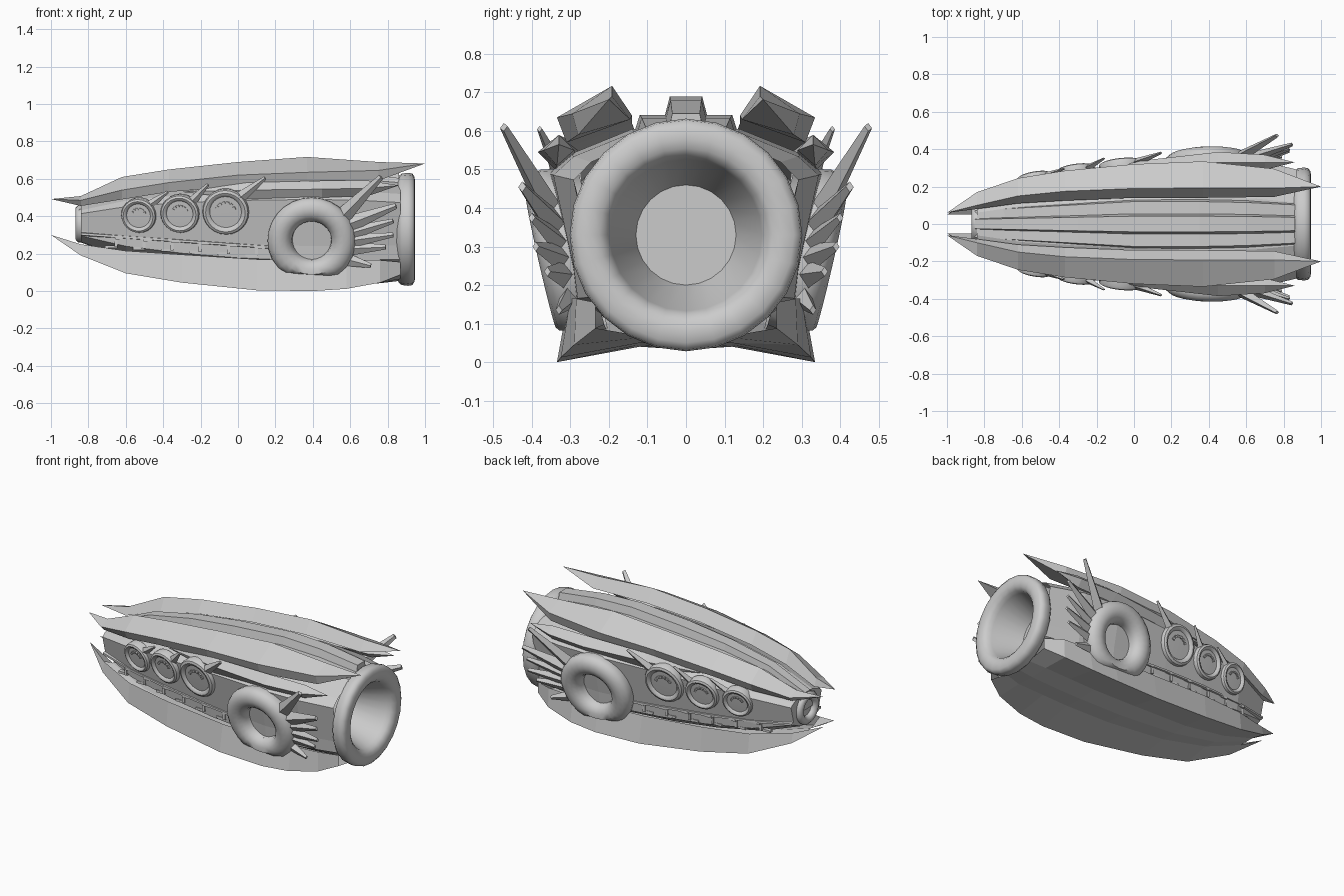
import bpy, bmesh, math
from mathutils import Vector, Matrix

if "Cube" in bpy.data.objects:
    bpy.data.objects.remove(bpy.data.objects["Cube"])


def finish(name, bm, mirror=True, smooth=0):
    bmesh.ops.recalc_face_normals(bm, faces=bm.faces)
    me = bpy.data.meshes.new(name)
    bm.to_mesh(me)
    bm.free()
    ob = bpy.data.objects.new(name, me)
    bpy.context.collection.objects.link(ob)
    if mirror:
        m = ob.modifiers.new("mirror", 'MIRROR')
        m.use_axis = (False, True, False)
        m.use_clip = True
    if smooth:
        bpy.ops.object.select_all(action='DESELECT')
        ob.select_set(True)
        bpy.context.view_layer.objects.active = ob
        bpy.ops.object.shade_smooth_by_angle(angle=math.radians(smooth))
    return ob


def skin(bm, rings, closed=True, caps=True):
    rows = [[bm.verts.new(p) for p in r] for r in rings]
    n = len(rings[0])
    for a, b in zip(rows, rows[1:]):
        for i in range(n if closed else n - 1):
            j = (i + 1) % n
            bm.faces.new((a[i], a[j], b[j], b[i]))
    if caps:
        bm.faces.new(rows[0])
        bm.faces.new(rows[-1])
    bmesh.ops.remove_doubles(bm, verts=[v for r in rows for v in r], dist=1e-4)


def lerp(table, x):
    for (x0, a), (x1, b) in zip(table, table[1:]):
        if x <= x1:
            return a + (b - a) * (x - x0) / (x1 - x0)
    return table[-1][1]


def lathe(bm, profile, mat, seg=24):
    """profile: (radius, height) turned about the local z axis of mat"""
    rings = [[mat @ Vector((max(r, 1e-5) * math.cos(2 * math.pi * i / seg),
                            max(r, 1e-5) * math.sin(2 * math.pi * i / seg), h))
              for i in range(seg)] for r, h in profile]
    skin(bm, rings, caps=False)


# slanted flank of the ship: position and frame on the +y side
FLANK = [(-0.86, .15), (-0.6, .225), (-0.3, .275), (0, .305), (.4, .33), (.7, .33), (.9, .29)]


def flank(x, z, out=0.0):
    return Vector((x, lerp(FLANK, x) + .23 * (z - .4) + out, z))


def flank_matrix(x, z):
    slope = (lerp(FLANK, x + .08) - lerp(FLANK, x - .08)) / .16
    n = Vector((-slope, 1, -.23)).normalized()
    return Matrix.Translation(flank(x, z)) @ n.to_track_quat('Z', 'Y').to_matrix().to_4x4()


def spike(bm, base, tip, w):
    base, tip = Vector(base), Vector(tip)
    d = (tip - base).normalized()
    side = d.cross(Vector((0, 1, 0))).normalized()
    up = d.cross(side)
    rings = []
    for p, s in ((base, w), (tip, w * .3)):
        rings.append([p + side * s * a + up * s * .7 * b for a, b in ((-1, 0), (0, 1), (1, 0), (0, -1))])
    skin(bm, rings)


# main hull, half section scaled along the length
SEC = [(0, .27), (.14, .265), (.30, .20), (.355, .15), (.30, -.10), (.29, -.18), (.13, -.27), (0, -.28)]
bm = bmesh.new()
rings = [[(x, y * sy, cz + z * sz) for y, z in SEC] for x, sy, sz, cz in (
    (-.84, .43, .36, .36), (-.6, .69, .64, .355), (-.3, .82, .82, .35), (0, .91, .93, .345),
    (.4, 1, 1, .34), (.65, .97, .97, .34), (.87, .82, .92, .335))]
skin(bm, rings, closed=False, caps=False)
bm.verts.ensure_lookup_table()
bm.faces.new(bm.verts[:len(SEC)])
finish("hull", bm)

# rear engine nozzle and nose ring
axis_x = Matrix.Rotation(math.pi / 2, 4, 'Y')
bm = bmesh.new()
lathe(bm, [(.24, .835), (.285, .86), (.298, .875), (.302, .91), (.298, .932), (.28, .944), (.25, .947),
           (.225, .942), (.205, .925), (.197, .90), (.13, .72), (0, .72)],
      Matrix.Translation((0, 0, .33)) @ axis_x)
finish("engine_nozzle", bm, False, 60)
bm = bmesh.new()
lathe(bm, [(.085, -.80), (.10, -.82), (.10, -.855), (.085, -.868), (.065, -.868), (.05, -.85), (.045, -.80), (0, -.80)],
      Matrix.Translation((0, 0, .36)) @ axis_x)
finish("nose_ring", bm, False, 60)

# stepped dorsal spine
TOP = [(-.85, .465), (-.6, .57), (-.3, .63), (0, .665), (.35, .69), (.6, .68), (.86, .645)]
for name, drop, w0, w1, depth in (("spine_upper", 0, .042, .06, .07), ("spine_lower", .048, .12, .145, .08)):
    bm = bmesh.new()
    rings = []
    for x, z in TOP:
        k = lerp([(-.85, .6), (0, 1), (.5, 1), (.86, .85)], x)
        t = z - drop * k
        rings.append([(x, -w0 * k, t), (x, w0 * k, t), (x, w1 * k, t - depth), (x, -w1 * k, t - depth)])
    skin(bm, rings)
    finish(name, bm, False)


def blade(name, stations):
    bm = bmesh.new()
    skin(bm, [[(s[0], *p) for p in s[1:]] for s in stations], caps=False)
    finish(name, bm)


def tip(x, y, z, n=4):
    return (x,) + ((y, z),) * n


# long pointed top blades: peak, outer ridge, lower outer, lower inner
blade("top_blade", [
    tip(-1, .06, .492),
    (-.84, (.10, .508), (.17, .485), (.14, .455), (.08, .46)),
    (-.62, (.15, .61), (.245, .54), (.22, .49), (.11, .53)),
    (-.37, (.175, .65), (.285, .58), (.26, .53), (.125, .58)),
    (0, (.19, .69), (.32, .62), (.295, .56), (.14, .62)),
    (.37, (.192, .717), (.335, .635), (.31, .57), (.14, .64)),
    (.75, (.192, .69), (.295, .645), (.28, .59), (.145, .63)),
    tip(1, .20, .682)])

# short secondary blades under them
blade("shoulder_blade", [
    tip(-.3, .26, .53),
    (.05, (.31, .58), (.34, .54), (.32, .49), (.28, .53)),
    (.45, (.33, .59), (.385, .545), (.34, .50), (.29, .54)),
    (.7, (.33, .59), (.37, .55), (.335, .51), (.29, .55)),
    tip(.86, .33, .565)])

# lower skirt with belly: top, outer edge, belly edge, keel
bm = bmesh.new()
skin(bm, [[(s[0], *p) for p in s[1:]] for s in (
    (-.84, (.135, .25), (.15, .19), (.05, .21), (0, .21)),
    (-.6, (.225, .215), (.24, .095), (.08, .125), (0, .12)),
    (-.3, (.27, .195), (.285, .045), (.10, .07), (0, .065)),
    (.1, (.295, .17), (.325, .004), (.12, .045), (0, .035)),
    (.4, (.305, .165), (.335, 0), (.12, .04), (0, .032)),
    (.58, (.30, .165), (.325, .012), (.12, .045), (0, .035)),
    (.76, (.285, .165), (.29, .045), (.12, .05), (0, .042)),
    (.87, (.235, .155), (.235, .088), (.10, .065), (0, .055)))], closed=False, caps=False)
finish("lower_skirt", bm)
# forward points of the skirt
blade("skirt_point", [
    tip(-1, .05, .30, 3),
    (-.84, (.135, .25), (.15, .19), (.05, .21))])

# narrow flank ledge
bm = bmesh.new()
rings = []
for x in (-.84, -.6, -.3, 0, .2):
    z = .305 - .07 * (x + .84)
    o = flank(x, z)
    rings.append([o + Vector((0, a, b)) for a, b in ((-.04, .015), (.012, .006), (.012, -.006), (-.04, -.015))])
skin(bm, rings)
finish("flank_ledge", bm)

# small hooked brackets below the ledge
bm = bmesh.new()
for i in range(6):
    x = -.68 + i * .15
    z = .262 - .062 * (x + .7)
    for dx, dz, sx, sz in ((.028, 0, .016, .05), (.002, -.024, .065, .014), (.05, .02, .05, .012)):
        bmesh.ops.create_cube(bm, size=1, matrix=Matrix.Translation(flank(x + dx, z + dz))
                              @ Matrix.Diagonal((sx, .025, sz, 1)))
finish("brackets", bm)

# three flank discs with a broken inner ring, each with a swept spike
discs = bmesh.new()
spikes = bmesh.new()
marks = bmesh.new()
for x, z, r, t in ((-.53, .405, .095, (-.375, .295, .53)), (-.31, .415, .105, (-.16, .35, .57)),
                   (-.065, .425, .125, (.145, .38, .605))):
    mat = flank_matrix(x, z)
    lathe(discs, [(r * .97, -.03), (r, .005), (r * .96, .02), (r * .85, .026), (r * .74, .022), (r * .68, .012),
                  (0, .014)], mat)
    for k in range(6):
        bmesh.ops.create_cube(marks, size=1, matrix=mat @ Matrix.Rotation(math.radians(25 * k - 60), 4, 'Z')
                              @ Matrix.Translation((0, r * .4, .014)) @ Matrix.Diagonal((r * .13, r * .12, .012, 1)))
    spike(spikes, flank(x + r * .55, z + r * .55), t, r * .26)
finish("flank_discs", discs, smooth=40)
finish("disc_marks", marks)
finish("disc_spikes", spikes)

# big side ring with a recessed hub, trimmed flat at the bottom
bm = bmesh.new()
lathe(bm, [(.215, -.05), (.23, -.01), (.236, .025), (.228, .05), (.205, .069), (.175, .077), (.145, .072),
           (.12, .055), (.107, .03), (.104, 0), (0, 0)], flank_matrix(.395, .275), 28)
for v in bm.verts:
    v.co.z = max(v.co.z, .088 - .06 * (v.co.x - .395))
finish("side_ring", bm, smooth=40)

# fan of spikes behind the ring
bm = bmesh.new()
for (bx, bz), t, w in (((.53, .37), (.765, .473, .61), .05), ((.56, .345), (.845, .425, .455), .05),
                       ((.57, .30), (.83, .40, .375), .042), ((.57, .265), (.83, .39, .30), .042),
                       ((.56, .225), (.79, .36, .235), .042), ((.54, .18), (.71, .33, .135), .042)):
    spike(bm, flank(bx, bz, .015), t, w)
finish("ring_spikes", bm)
